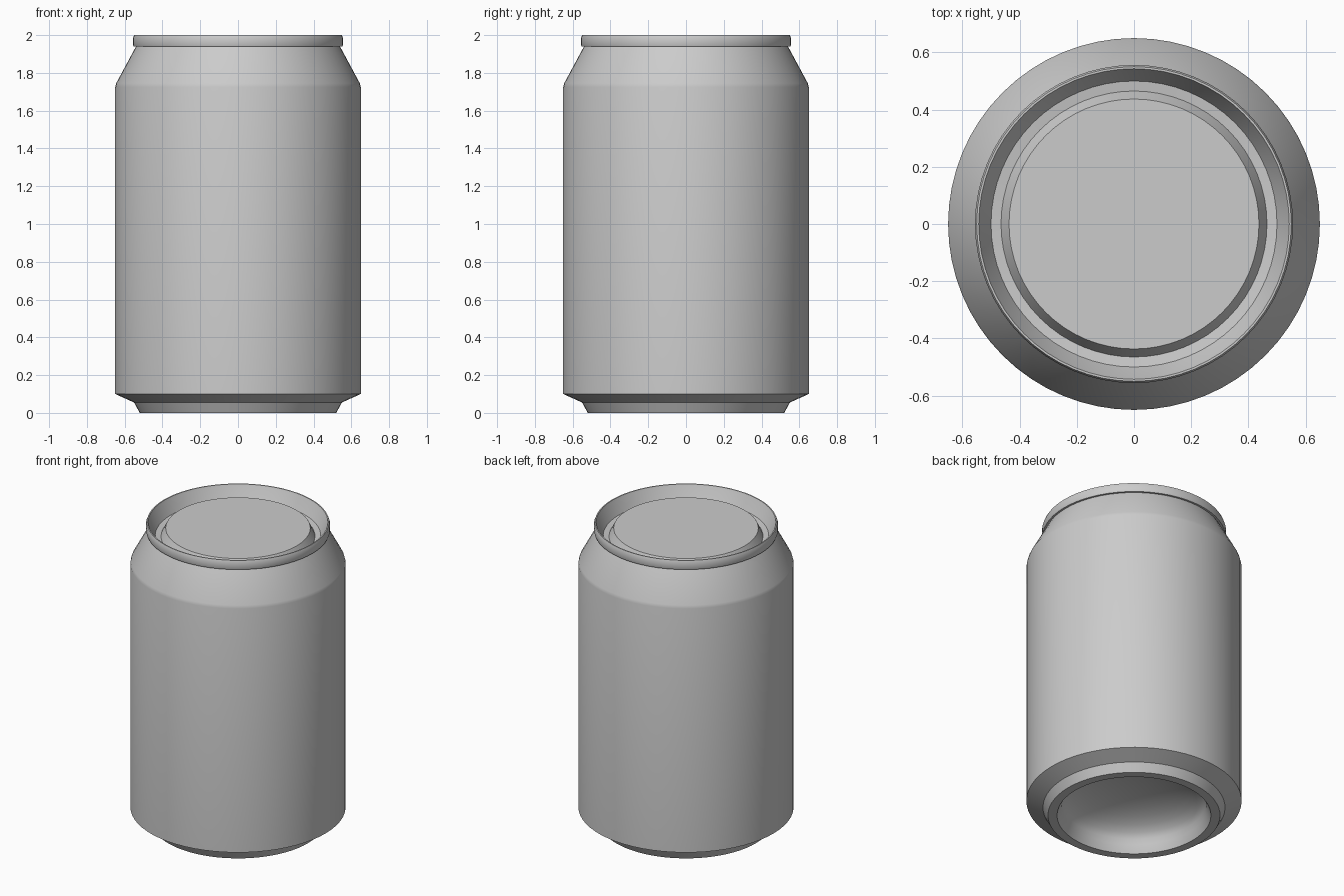
import bpy, bmesh, math

cube = bpy.data.objects.get("Cube")
if cube:
    bpy.data.objects.remove(cube, do_unlink=True)

SEGMENTS = 64


def material(name, colour):
    mat = bpy.data.materials.new(name)
    mat.use_nodes = True
    mat.diffuse_color = colour
    mat.node_tree.nodes["Principled BSDF"].inputs["Base Color"].default_value = colour
    return mat


def lathe(name, profile, mat):
    """Spin a profile of (radius, height) points about the z axis."""
    bm = bmesh.new()
    verts = [bm.verts.new((r, 0, z)) for r, z in profile]
    edges = [bm.edges.new(pair) for pair in zip(verts, verts[1:])]
    bmesh.ops.spin(bm, geom=verts + edges, cent=(0, 0, 0), axis=(0, 0, 1),
                   angle=math.tau, steps=SEGMENTS, use_merge=False)
    bmesh.ops.remove_doubles(bm, verts=bm.verts, dist=0.0005)
    bmesh.ops.recalc_face_normals(bm, faces=bm.faces)
    mesh = bpy.data.meshes.new(name)
    bm.to_mesh(mesh)
    bm.free()
    mesh.materials.append(mat)
    obj = bpy.data.objects.new(name, mesh)
    bpy.context.collection.objects.link(obj)
    bpy.ops.object.select_all(action="DESELECT")
    obj.select_set(True)
    bpy.context.view_layer.objects.active = obj
    bpy.ops.object.shade_smooth_by_angle(angle=math.radians(32))
    return obj


metal = material("grey metal", (0.6, 0.6, 0.6, 1))

# Domed underside, rising from the foot to the centre
DOME_R, DOME_Z, DOME_RISE = 0.44, 0.05, 0.17
dome = [(DOME_R * math.cos(a), DOME_Z + DOME_RISE * math.sin(a))
        for a in (math.pi / 2 * (1 - i / 8) for i in range(9))]

# Foot, side wall and shoulder
foot = [(0.465, 0), (0.52, 0), (0.55, 0.055)]
wall = [(0.65, 0.1), (0.65, 1.725), (0.645, 1.745)]
neck = [(0.54, 1.94)]

# Rolled rim, sunken groove and raised lid
rim = [(0.553, 1.94), (0.556, 1.95), (0.556, 1.985), (0.55, 2), (0.543, 2)]
groove = [(0.537, 1.985), (0.5, 1.91), (0.465, 1.905)]
lid = [(0.437, 1.96), (0, 1.96)]

lathe("can", dome + foot + wall + neck + rim + groove + lid, metal)
